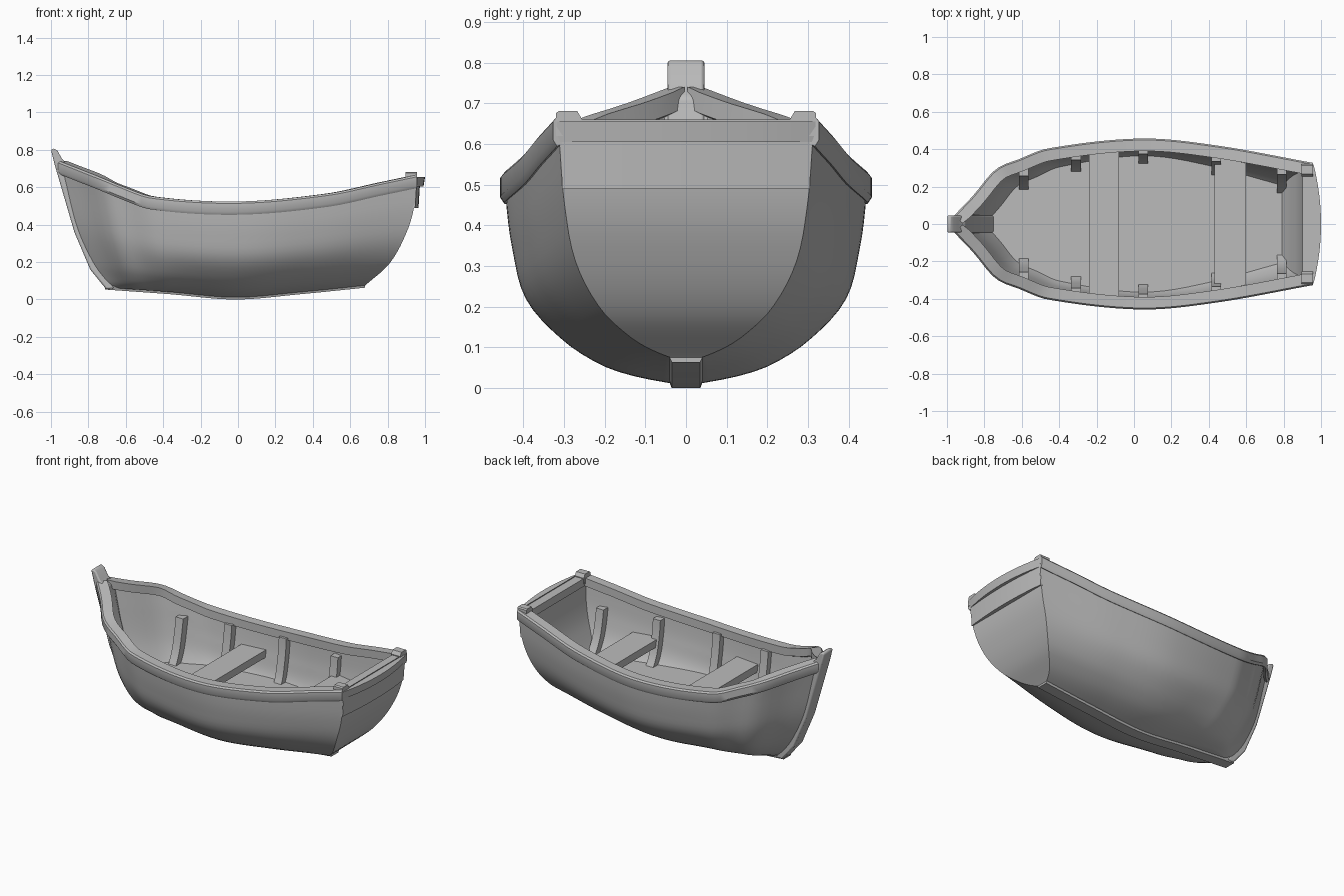
import bpy, bmesh, math
from mathutils import Vector

if "Cube" in bpy.data.objects:
    bpy.data.objects.remove(bpy.data.objects["Cube"])

grey = bpy.data.materials.new("plain grey")
grey.use_nodes = True
grey.diffuse_color = (0.5, 0.5, 0.5, 1)
grey.node_tree.nodes["Principled BSDF"].inputs["Base Color"].default_value = (0.5, 0.5, 0.5, 1)


def curve(pts, t):
    """Smooth interpolation through (t, value) points."""
    t = min(max(t, pts[0][0]), pts[-1][0])
    i = next(k for k in range(len(pts) - 1) if t <= pts[k + 1][0])
    def slope(k):
        a, b = pts[max(k - 1, 0)], pts[min(k + 1, len(pts) - 1)]
        return (b[1] - a[1]) / (b[0] - a[0])
    (t0, v0), (t1, v1) = pts[i], pts[i + 1]
    d = t1 - t0
    s = (t - t0) / d
    return (v0 * (1 + 2 * s) * (1 - s) ** 2 + slope(i) * d * s * (1 - s) ** 2
            + v1 * s * s * (3 - 2 * s) + slope(i + 1) * d * s * s * (s - 1))


def smoothstep(a, b, t):
    t = min(max((t - a) / (b - a), 0), 1)
    return t * t * (3 - 2 * t)


# Hull lines: u runs bow to stern, h runs keel to sheer
SHEER = [(0, .735), (.11, .652), (.175, .6), (.26, .545), (.5, .518), (.75, .56), (.9, .62), (1, .66)]
KEEL = [(0, .065), (.25, .04), (.5, .012), (.75, .04), (1, .075)]
BEAM = [(0, .035), (.055, .145), (.115, .28), (.18, .335), (.26, .392), (.52, .445), (.73, .408), (1, .315)]
STEM = [(0, -.71), (.18, -.785), (.47, -.87), (.83, -.93), (1, -.955)]
STERN = [(0, .68), (.2, .81), (.5, .905), (.75, .945), (1, .955)]
LEVELS = [0, .03, .08, .2, .4, .65, .88, 1]
MID = list(zip(LEVELS, [.09, .27, .45, .67, .88, .96, .995, 1]))
AFT = list(zip(LEVELS, [.12, .26, .42, .66, .86, .95, .985, 1]))
FORE = list(zip(LEVELS, [.28, .48, .61, .78, .89, .95, .98, 1]))


def hull_point(u, h):
    fore, aft = 1 - smoothstep(0, .4, u), smoothstep(.5, 1, u)
    w = curve(MID, h) * (1 - fore - aft) + curve(FORE, h) * fore + curve(AFT, h) * aft
    x0, x1 = curve(STEM, h), curve(STERN, h)
    k = curve(KEEL, u)
    return Vector((x0 + (x1 - x0) * u, curve(BEAM, u) * w, k + (curve(SHEER, u) - k) * h))


def at_height(u, z):
    k = curve(KEEL, u)
    return hull_point(u, (z - k) / (curve(SHEER, u) - k))


def half_width(x, z):
    lo, hi = 0, 1
    for _ in range(24):
        mid = (lo + hi) / 2
        lo, hi = (mid, hi) if at_height(mid, z).x < x else (lo, mid)
    return at_height(lo, z).y


def finish(name, bm, mirror=False, inward=False):
    bmesh.ops.recalc_face_normals(bm, faces=bm.faces)
    if inward:
        bmesh.ops.reverse_faces(bm, faces=bm.faces)
    me = bpy.data.meshes.new(name)
    bm.to_mesh(me)
    bm.free()
    ob = bpy.data.objects.new(name, me)
    bpy.context.collection.objects.link(ob)
    me.materials.append(grey)
    if mirror:
        m = ob.modifiers.new("mirror", 'MIRROR')
        m.use_axis = (False, True, False)
        m.use_mirror_merge = False
    bpy.ops.object.select_all(action='DESELECT')
    ob.select_set(True)
    bpy.context.view_layer.objects.active = ob
    bpy.ops.object.shade_smooth_by_angle(angle=math.radians(35))
    return ob


def loft(name, rings, mirror=False):
    """Skin closed rings of equal length and cap both ends."""
    bm = bmesh.new()
    rows = [[bm.verts.new(p) for p in ring] for ring in rings]
    n = len(rows[0])
    for a, b in zip(rows, rows[1:]):
        for j in range(n):
            bm.faces.new((a[j], a[(j + 1) % n], b[(j + 1) % n], b[j]))
    bm.faces.new(rows[0])
    bm.faces.new(rows[-1])
    return finish(name, bm, mirror)


def bevel(ob, width):
    b = ob.modifiers.new("bevel", 'BEVEL')
    b.width, b.segments = width, 2


NU, NH = 56, 22


def basin(name, point, inward=False):
    """Open-topped boat surface; the strip between the two sides is its bottom."""
    bm = bmesh.new()
    port, starboard = [], []
    for i in range(NU + 1):
        pts = [point(i / NU, (j / NH) ** 1.7) for j in range(NH + 1)]
        port.append([bm.verts.new(p) for p in pts])
        starboard.append([bm.verts.new((p.x, -p.y, p.z)) for p in pts])
    for i in range(NU):
        bm.faces.new((port[i][0], port[i + 1][0], starboard[i + 1][0], starboard[i][0]))
        for j in range(NH):
            for side in (port, starboard):
                bm.faces.new((side[i][j], side[i + 1][j], side[i + 1][j + 1], side[i][j + 1]))
    for i in (0, NU):
        for j in range(NH):
            bm.faces.new((port[i][j], port[i][j + 1], starboard[i][j + 1], starboard[i][j]))
    return finish(name, bm, False, inward)


FLOOR = .22


def lining_point(u, s):
    u = .025 + .95 * u
    p = at_height(u, FLOOR + (curve(SHEER, u) - FLOOR) * s)
    p.y = max(p.y - .03, .005)
    return p


basin("hull", hull_point)
basin("inner_lining_and_floor", lining_point, True)

# Gunwale rails
rings = []
for i in range(NU + 1):
    u = i / NU
    p = hull_point(u, 1)
    t = hull_point(min(u + .01, 1), 1) - hull_point(max(u - .01, 0), 1)
    n = Vector((-t.y, t.x, 0)).normalized()
    ring = []
    for off, dz in ((.002, -.065), (.012, -.05), (.012, -.004), (.004, .006), (-.055, .006), (-.055, -.045)):
        q = p + n * off + Vector((0, 0, dz))
        q.y = max(q.y, .004)
        ring.append(q)
    rings.append(ring)
loft("gunwale_rail", rings, True)

# Thwarts
for name, x0, x1 in (("front_seat", -.24, -.08), ("rear_seat", .43, .60)):
    rings = []
    for x in (x0, x1):
        w = half_width(x, .34) - .025
        rings.append([(x, -w, .325), (x, w, .325), (x, w, .372), (x, -w, .372)])
    loft(name, rings)

# Side ribs
for k, x in enumerate((-.59, -.31, .05, .44, .79)):
    rings = []
    for i in range(9):
        z = FLOOR - .01 + i * .035
        w = half_width(x, z)
        rings.append([(x + sx * .026, w - d, z) for sx, d in ((-1, .02), (1, .02), (1, .07), (-1, .07))])
    loft("rib_%d" % (k + 1), rings, True)

# Stem post and keel
outline = [(-1, .8), (-.985, .808), (-.965, .795), (-.94, .75), (-.9, .715), (-.88, .6), (-.81, .35),
           (-.72, .15), (-.66, .06), (-.705, .055), (-.79, .16), (-.875, .36), (-.945, .6), (-.98, .72)]
bevel(loft("stem_post", [[(x, y, z) for x, z in outline] for y in (-.046, .046)]), .008)
loft("keel", [[(p.x, s * w, p.z + dz) for s, w, dz in
               ((-1, .045, .012), (1, .045, .012), (1, .035, -.012), (-1, .035, -.012))]
              for p in (hull_point(i / 30, 0) for i in range(31))])


# Curved transom board and cap
def cross_beam(name, half, inner, outer, bulge, z0, z1):
    rings = []
    for i in range(17):
        y = half * (i / 8 - 1)
        x = outer + bulge * (1 - (y / half) ** 2)
        rings.append([(inner, y, z0), (x - .008, y, z0), (x, y, z1), (inner, y, z1)])
    loft(name, rings)


cross_beam("transom_board", .305, .925, .955, .018, .49, .615)
cross_beam("transom_cap", .318, .9, .96, .04, .605, .655)

# Corner knees at the stern
knee = [(.262, .62), (.32, .62), (.32, .676), (.312, .682), (.268, .682), (.255, .66)]
loft("stern_knee", [[(x, y, z) for y, z in knee] for x in (.895, .958)], True)
